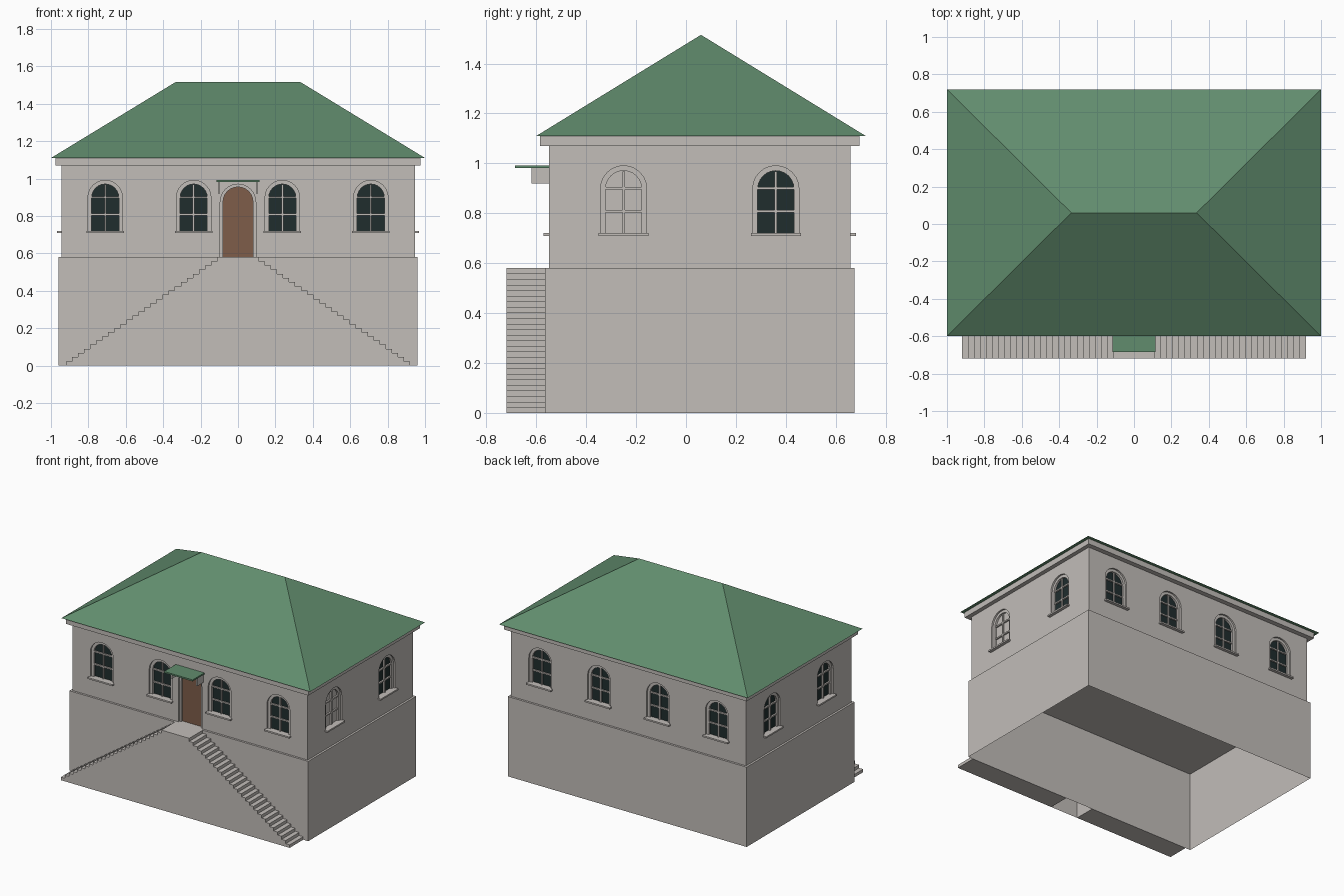
import bpy, bmesh, math
from mathutils import Matrix, Vector

old = bpy.data.objects.get("Cube")
if old:
    bpy.data.objects.remove(old, do_unlink=True)


def material(name, rgb):
    m = bpy.data.materials.new(name)
    m.use_nodes = True
    m.diffuse_color = (*rgb, 1)
    m.node_tree.nodes["Principled BSDF"].inputs["Base Color"].default_value = (*rgb, 1)
    return m


stone = material("warm grey stone", (0.54, 0.51, 0.485))
green = material("green roofing", (0.12, 0.265, 0.155))
wood = material("brown wood", (0.21, 0.11, 0.067))
glass = material("dark glass", (0.014, 0.026, 0.027))


def finish(name, bm, mat, matrix=None):
    bmesh.ops.recalc_face_normals(bm, faces=bm.faces)
    me = bpy.data.meshes.new(name)
    bm.to_mesh(me)
    bm.free()
    me.materials.append(mat)
    ob = bpy.data.objects.new(name, me)
    bpy.context.collection.objects.link(ob)
    if matrix:
        ob.matrix_world = matrix
    return ob


def add_box(bm, x, y, z):
    """Add a box given (min, max) ranges."""
    size = [b - a for a, b in (x, y, z)]
    mid = [(a + b) / 2 for a, b in (x, y, z)]
    mat = Matrix.Translation(mid) @ Matrix.Diagonal((*size, 1))
    bmesh.ops.create_cube(bm, size=1, matrix=mat)


def box(name, x, y, z, mat, open_bottom=False, matrix=None):
    bm = bmesh.new()
    add_box(bm, x, y, z)
    if open_bottom:
        low = [f for f in bm.faces if f.calc_center_median().z < z[0] + 1e-4]
        bmesh.ops.delete(bm, geom=low, context='FACES')
    return finish(name, bm, mat, matrix)


def add_prism(bm, pts, y0, y1, matrix=Matrix()):
    """Extrude an (x, z) outline from y0 to y1."""
    rows = [[bm.verts.new(matrix @ Vector((x, y, z))) for x, z in pts] for y in (y0, y1)]
    bm.faces.new(rows[0])
    bm.faces.new(rows[1][::-1])
    for i in range(len(pts)):
        j = (i + 1) % len(pts)
        bm.faces.new((rows[0][i], rows[0][j], rows[1][j], rows[1][i]))


def arch(hw, bottom, spring, n=12):
    """Round-headed outline, from the bottom left to the bottom right."""
    arc = [(-hw * math.cos(math.pi * i / n), spring + hw * math.sin(math.pi * i / n))
           for i in range(n + 1)]
    return [(-hw, bottom)] + arc + [(hw, bottom)]


FRAME, PANE, RECESS = 0.012, 0.026, 0.04


def arched_frame(name, outer, inner, matrix, bars=()):
    """Arched surround with optional glazing bars."""
    bm = bmesh.new()
    for i in range(len(outer) - 1):
        quad = [outer[i], outer[i + 1], inner[i + 1], inner[i]]
        add_prism(bm, quad, FRAME, RECESS)
    bmesh.ops.remove_doubles(bm, verts=bm.verts, dist=1e-5)
    seen = {}
    for f in bm.faces:
        seen.setdefault(frozenset(f.verts), []).append(f)
    # drop the hidden faces between neighbouring stones
    ends = [f for f in bm.faces if abs(f.normal.y) < 0.5
            and all(len(e.link_faces) > 2 for e in f.edges if abs(
                e.verts[0].co.y - e.verts[1].co.y) < 1e-5)]
    bmesh.ops.delete(bm, geom=ends, context='FACES_ONLY')
    for x, z in bars:
        add_box(bm, x, (FRAME + 0.003, PANE + 0.004), z)
    return finish(name, bm, stone, matrix)


def panel(name, outline, mat, matrix):
    bm = bmesh.new()
    add_prism(bm, outline, PANE, RECESS)
    return finish(name, bm, mat, matrix)


# Main volumes
box("lower_storey", (-0.96, 0.96), (-0.565, 0.675), (0, 0.58), stone, True)
walls = box("upper_storey", (-0.945, 0.945), (-0.55, 0.66), (0.58, 1.07), stone)
box("cornice", (-0.975, 0.975), (-0.585, 0.695), (1.07, 1.11), stone)

# Hipped roof
bm = bmesh.new()
eaves = [bm.verts.new((x, y, 1.11)) for x, y in ((-1, -0.6), (1, -0.6), (1, 0.72), (-1, 0.72))]
ridge = [bm.verts.new((x, 0.06, 1.515)) for x in (-0.335, 0.335)]
a, b, c, d = eaves
for face in ((a, b, ridge[1], ridge[0]), (b, c, ridge[1]),
             (c, d, ridge[0], ridge[1]), (d, a, ridge[0]), (d, c, b, a)):
    bm.faces.new(face)
finish("hipped_roof", bm, green)

# Window places: wall name, turn, position, kind of pane
places = []
for x in (-0.71, -0.237, 0.237, 0.71):
    places.append(("front", 0, (x, -0.55), glass))
    places.append(("back", 180, (x, 0.66), glass))
for y in (-0.25, 0.36):
    places.append(("left", 90, (0.945, y), stone if y < 0 else glass))
    places.append(("right", -90, (-0.945, y), glass))

outer = arch(0.0925, 0.72, 0.898)
inner = arch(0.0725, 0.72, 0.898)
bars = [((-0.005, 0.005), (0.72, 0.968))]
bars += [((-0.073, 0.073), (z - 0.005, z + 0.005)) for z in (0.808, 0.9)]
cut = bmesh.new()
for i, (side, turn, (x, y), pane) in enumerate(places):
    m = Matrix.Translation((x, y, 0)) @ Matrix.Rotation(math.radians(turn), 4, 'Z')
    add_prism(cut, outer, -0.05, RECESS, m)
    arched_frame(f"{side}_window_frame_{i}", outer, inner, m, bars)
    panel(f"{side}_window_pane_{i}", inner, pane, m)
    box(f"{side}_window_sill_{i}", (-0.1, 0.1), (-0.022, 0.02), (0.709, 0.72), stone, matrix=m)

# Door
m = Matrix.Translation((0, -0.55, 0))
add_prism(cut, arch(0.095, 0.56, 0.875), -0.05, RECESS, m)
arched_frame("door_frame", arch(0.095, 0.58, 0.875), arch(0.08, 0.58, 0.875), m)
panel("door", arch(0.08, 0.58, 0.875), wood, m)

# Cut the recesses into the walls
cutter = finish("recess_cutter", cut, stone)
cutter.hide_render = True
mod = walls.modifiers.new("recesses", 'BOOLEAN')
mod.operation = 'DIFFERENCE'
mod.solver = 'EXACT'
mod.object = cutter
bpy.context.view_layer.update()
graph = bpy.context.evaluated_depsgraph_get()
walls.data = bpy.data.meshes.new_from_object(walls.evaluated_get(graph))
walls.modifiers.clear()
bpy.data.objects.remove(cutter, do_unlink=True)

# Door canopy on two brackets
box("door_canopy", (-0.115, 0.115), (-0.685, -0.55), (0.981, 0.992), green)
for side, s in (("left", 1), ("right", -1)):
    xs = sorted((s * 0.095, s * 0.108))
    box(f"{side}_canopy_bracket", xs, (-0.62, -0.55), (0.92, 0.981), stone)

# Landing and twin stairs
box("landing", (-0.112, 0.112), (-0.72, -0.565), (0, 0.58), stone, True)
STEPS = 25
run, rise = (0.92 - 0.112) / STEPS, 0.58 / (STEPS + 1)
for side, s in (("left", 1), ("right", -1)):
    profile = [(s * 0.112, 0), (s * 0.92, 0)]
    for i in range(STEPS):
        z = rise * (i + 1)
        profile += [(s * (0.92 - run * i), z), (s * (0.92 - run * (i + 1)), z)]
    bm = bmesh.new()
    add_prism(bm, profile, -0.72, -0.565)
    finish(f"{side}_stairs", bm, stone)
